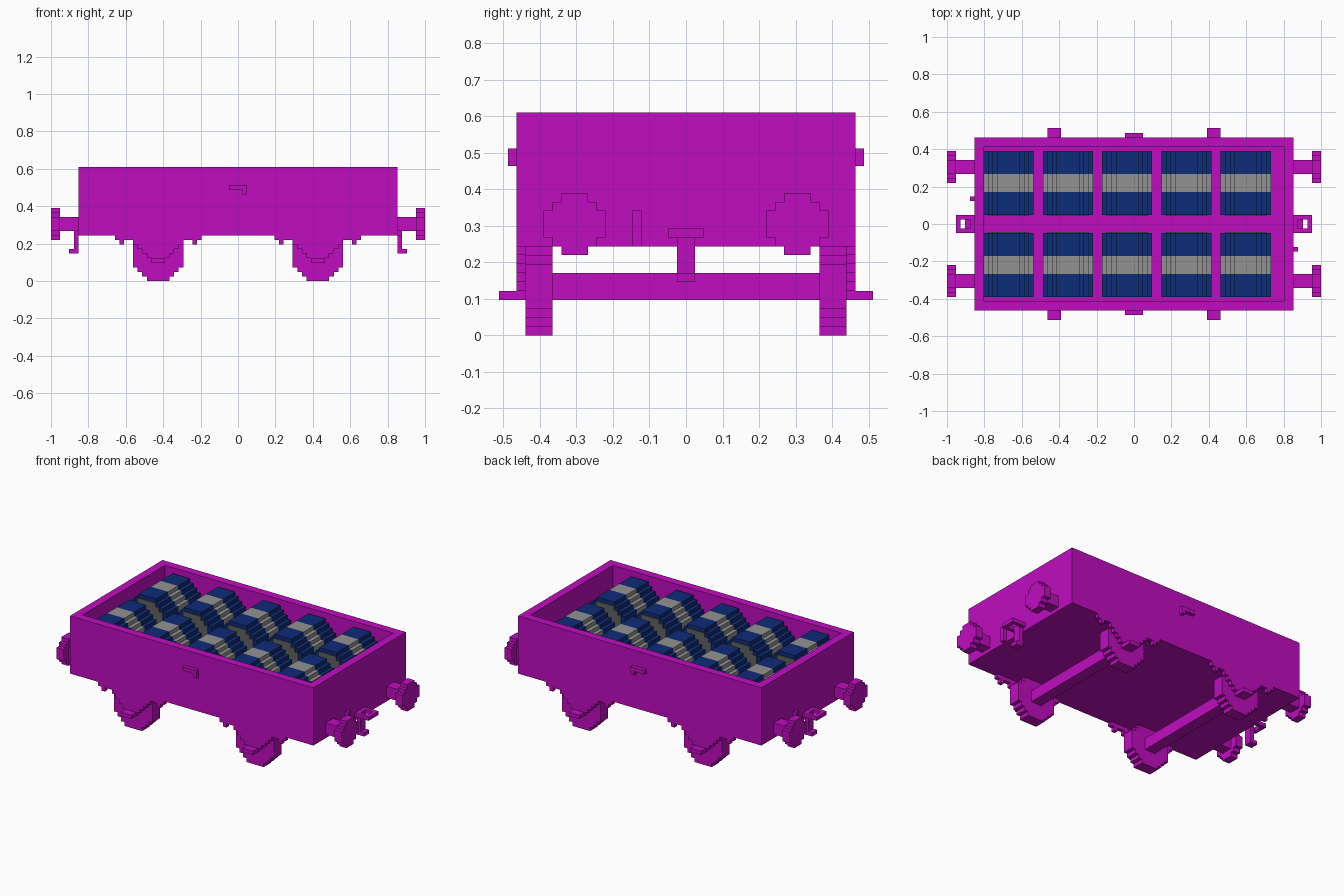
import bpy, bmesh, math
from mathutils import Vector

if "Cube" in bpy.data.objects:
    bpy.data.objects.remove(bpy.data.objects["Cube"], do_unlink=True)

V = 1 / 41  # one block of the grid; all sizes below are in blocks


def material(name, rgb):
    m = bpy.data.materials.new(name)
    m.use_nodes = True
    m.diffuse_color = (*rgb, 1)
    m.node_tree.nodes["Principled BSDF"].inputs["Base Color"].default_value = (*rgb, 1)
    return m


MAGENTA = material("magenta paint", (0.53, 0.004, 0.53))
BLUE = material("dark blue", (0.004, 0.025, 0.19))
GREY = material("light grey", (0.29, 0.29, 0.29))
DARK = material("dark grey", (0.12, 0.12, 0.125))


def finish(name, bm, mat):
    """Turn a bmesh in block units into a flat shaded object."""
    bmesh.ops.recalc_face_normals(bm, faces=bm.faces)
    bmesh.ops.scale(bm, vec=(V, V, V), verts=bm.verts)
    mesh = bpy.data.meshes.new(name)
    bm.to_mesh(mesh)
    bm.free()
    mesh.materials.append(mat)
    ob = bpy.data.objects.new(name, mesh)
    bpy.context.collection.objects.link(ob)
    return ob


def block(bm, x, y, z):
    """Box between the limits x, y and z, each a (low, high) pair."""
    verts = bmesh.ops.create_cube(bm, size=1)["verts"]
    for v in verts:
        v.co = Vector([(a + b) / 2 + c * (b - a) for (a, b), c in zip((x, y, z), v.co)])
    return verts


def disc(bm, n, centre, axis, low, high):
    """Stepped round disc n blocks across, along 'x' or 'y' from low to high."""
    r = n / 2
    right = []
    for k in range(n):
        d = k - (n - 1) / 2
        half = math.floor(math.sqrt(r * r - d * d)) + 0.5
        for h in (k - r, k + 1 - r):
            right.append((half, h))
    outline = right + [(-a, h) for a, h in reversed(right)]
    # drop the repeated and in-line points
    pts = [p for i, p in enumerate(outline)
           if not (p[0] == outline[i - 1][0] == outline[(i + 1) % len(outline)][0])]
    u, w = centre
    ring = [bm.verts.new((u + a, low, w + h) if axis == "y" else (low, u + a, w + h)) for a, h in pts]
    face = bm.faces.new(ring)
    out = bmesh.ops.extrude_face_region(bm, geom=[face], use_keep_orig=True)
    move = (0, high - low, 0) if axis == "y" else (high - low, 0, 0)
    bmesh.ops.translate(bm, vec=move, verts=[g for g in out["geom"] if isinstance(g, bmesh.types.BMVert)])


# Open wagon body: a block with its top inset and pushed down to the floor
bm = bmesh.new()
block(bm, (-35, 35), (-19, 19), (10, 25))
bm.normal_update()
top = max(bm.faces, key=lambda f: f.calc_center_median().z)
bmesh.ops.inset_region(bm, faces=[top], thickness=3)
out = bmesh.ops.extrude_face_region(bm, geom=[top])
bmesh.ops.translate(bm, vec=(0, 0, -12), verts=[g for g in out["geom"] if isinstance(g, bmesh.types.BMVert)])
bmesh.ops.delete(bm, geom=[top], context="FACES_ONLY") if top.is_valid else None
finish("wagon_body", bm, MAGENTA)

# Cargo: two rows of five banded rolls
ROLLS = (-27.5, -14.5, -1.5, 11.5, 24.5)
for side, row in ((1, "back"), (-1, "front")):
    for i, x in enumerate(ROLLS):
        for part, mat, a, b in (("inner_end", BLUE, 2, 7), ("band", GREY, 7, 11), ("outer_end", BLUE, 11, 16)):
            bm = bmesh.new()
            disc(bm, 11, (x, 18.5), "y", *sorted((side * a, side * b)))
            finish(f"{row}_roll_{i + 1}_{part}", bm, mat)
        bm = bmesh.new()
        disc(bm, 9, (x, 18.5), "y", *sorted((side * 1.8, side * 2.1)))
        finish(f"{row}_roll_{i + 1}_core_plate", bm, DARK)

# Wheels, axles, springs and axle boxes
for end, sx in (("left", 1), ("right", -1)):
    cx = 17.5 * sx
    bm = bmesh.new()
    block(bm, (cx - 1.5, cx + 1.5), (-15, 15), (4, 7))
    finish(f"{end}_axle", bm, MAGENTA)
    for row, sy in (("back", 1), ("front", -1)):
        bm = bmesh.new()
        disc(bm, 11, (cx, 5.5), "y", *sorted((15 * sy, 18 * sy)))
        finish(f"{row}_{end}_wheel", bm, MAGENTA)

        side = sorted((18 * sy, 19 * sy))
        bm = bmesh.new()
        for z, half in ((9, 9.5), (8, 5.5), (7, 4.5), (6, 3.5), (5, 2.5)):
            block(bm, (cx - half, cx + half), side, (z, z + 1))
        for s in (-1, 1):
            block(bm, (cx + s * 8 - 0.5, cx + s * 8 + 0.5), side, (8, 9))
        finish(f"{row}_{end}_spring", bm, MAGENTA)

        bm = bmesh.new()
        block(bm, (cx - 1.5, cx + 1.5), sorted((18 * sy, 21 * sy)), (4, 5))
        finish(f"{row}_{end}_axle_step", bm, MAGENTA)

# Buffers, couplings and brackets on both ends
for end, sx in (("left", 1), ("right", -1)):
    def span(a, b):
        return sorted((sx * a, sx * b))

    for row, sy in (("back", 1), ("front", -1)):
        bm = bmesh.new()
        y = 12.5 * sy
        block(bm, span(35, 39), (y - 1.5, y + 1.5), (11, 14))
        disc(bm, 7, (y, 12.5), "x", *span(39, 41))
        finish(f"{row}_{end}_buffer", bm, MAGENTA)

    bm = bmesh.new()
    block(bm, span(35, 36), (-2, 2), (11, 12))
    block(bm, span(38, 39), (-2, 2), (11, 12))
    for y in (-2, 1):
        block(bm, span(36, 38), (y, y + 1), (11, 12))
    finish(f"{end}_coupling_loop", bm, MAGENTA)

    bm = bmesh.new()
    block(bm, span(35, 36), (-1, 1), (6, 11))
    block(bm, span(36, 37), (-1, 1), (6, 7))
    finish(f"{end}_coupling_hook", bm, MAGENTA)

    bm = bmesh.new()
    block(bm, span(35, 36), sorted((-6 * sx, -5 * sx)), (10, 14))
    finish(f"{end}_end_bracket", bm, MAGENTA)

# Handles on the long sides
for row, sy in (("back", 1), ("front", -1)):
    y = sorted((19 * sy, 20 * sy))
    bm = bmesh.new()
    block(bm, (-2, 2), y, (20, 21))
    block(bm, (1, 2), y, (19, 20))
    finish(f"{row}_handle", bm, MAGENTA)
